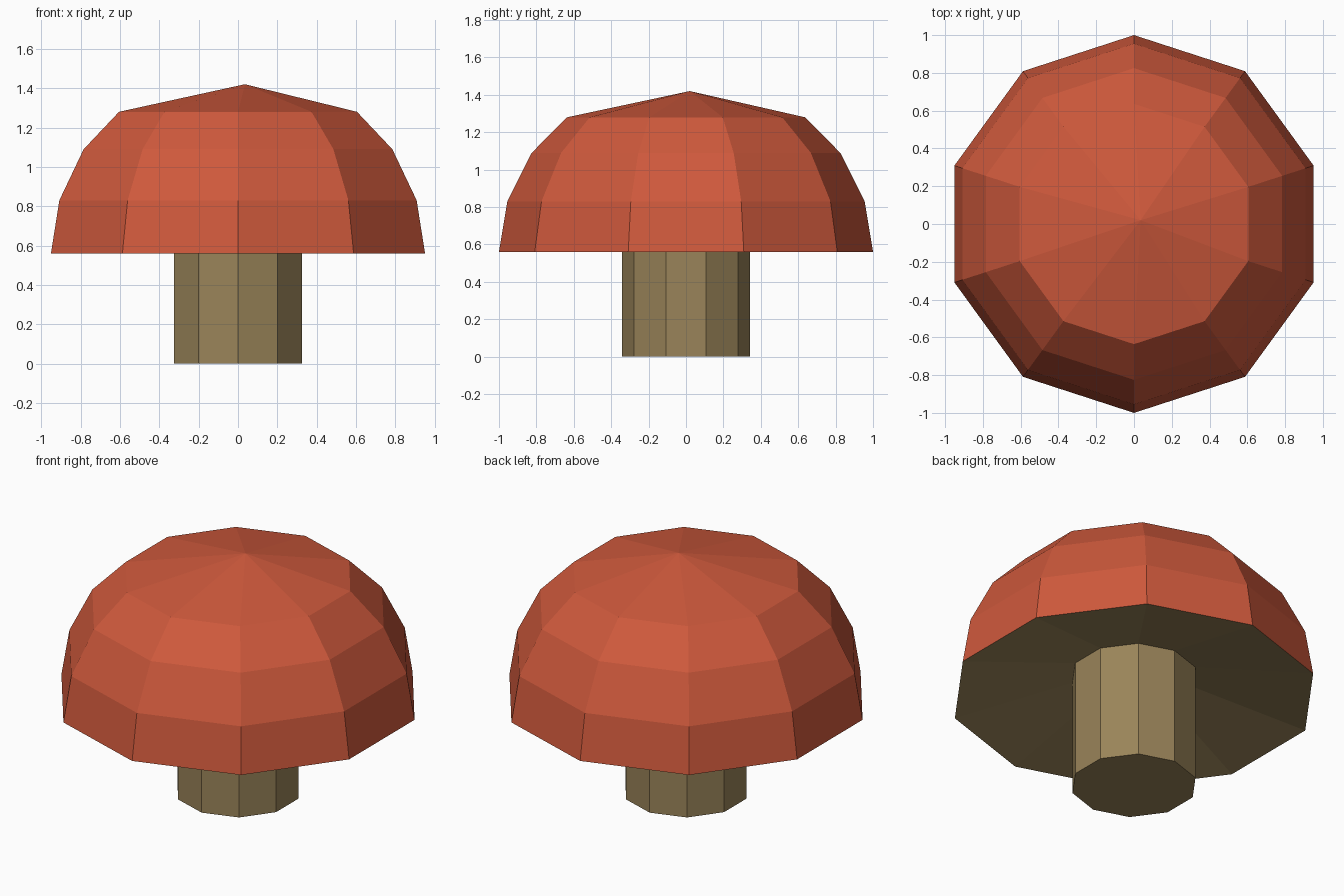
import bpy
import bmesh
from math import cos, sin, tau

cube = bpy.data.objects.get("Cube")
if cube:
    bpy.data.objects.remove(cube, do_unlink=True)

SIDES = 10


def material(name, colour):
    mat = bpy.data.materials.new(name)
    mat.use_nodes = True
    mat.diffuse_color = colour
    mat.node_tree.nodes["Principled BSDF"].inputs["Base Color"].default_value = colour
    return mat


def lathe(name, bottom, rings, top, mats):
    """Closed faceted solid: bottom point, rings of (radius, z), top point."""
    bm = bmesh.new()
    loops = [[bm.verts.new((r * sin(tau * i / SIDES), -r * cos(tau * i / SIDES), z))
              for i in range(SIDES)] for r, z in rings]
    low, high = bm.verts.new(bottom), bm.verts.new(top)
    for i in range(SIDES):
        j = (i + 1) % SIDES
        under = bm.faces.new((low, loops[0][j], loops[0][i]))
        under.material_index = len(mats) - 1
        for a, b in zip(loops, loops[1:]):
            bm.faces.new((a[i], a[j], b[j], b[i]))
        bm.faces.new((loops[-1][i], loops[-1][j], high))
    mesh = bpy.data.meshes.new(name)
    bm.to_mesh(mesh)
    bm.free()
    for mat in mats:
        mesh.materials.append(mat)
    obj = bpy.data.objects.new(name, mesh)
    bpy.context.collection.objects.link(obj)
    return obj


red = material("cap red", (0.62, 0.10, 0.045, 1))
brown = material("stem brown", (0.32, 0.23, 0.10, 1))

# Domed cap with a slightly off-centre peak and a hollowed brown underside
lathe("cap", (0, 0, 0.76),
      [(1.0, 0.56), (0.955, 0.83), (0.825, 1.09), (0.636, 1.28)],
      (0.035, 0.02, 1.42), [red, brown])

# Straight stem, tucked into the underside
lathe("stem", (0, 0, 0), [(0.343, 0), (0.343, 0.72)], (0, 0, 0.72), [brown])
